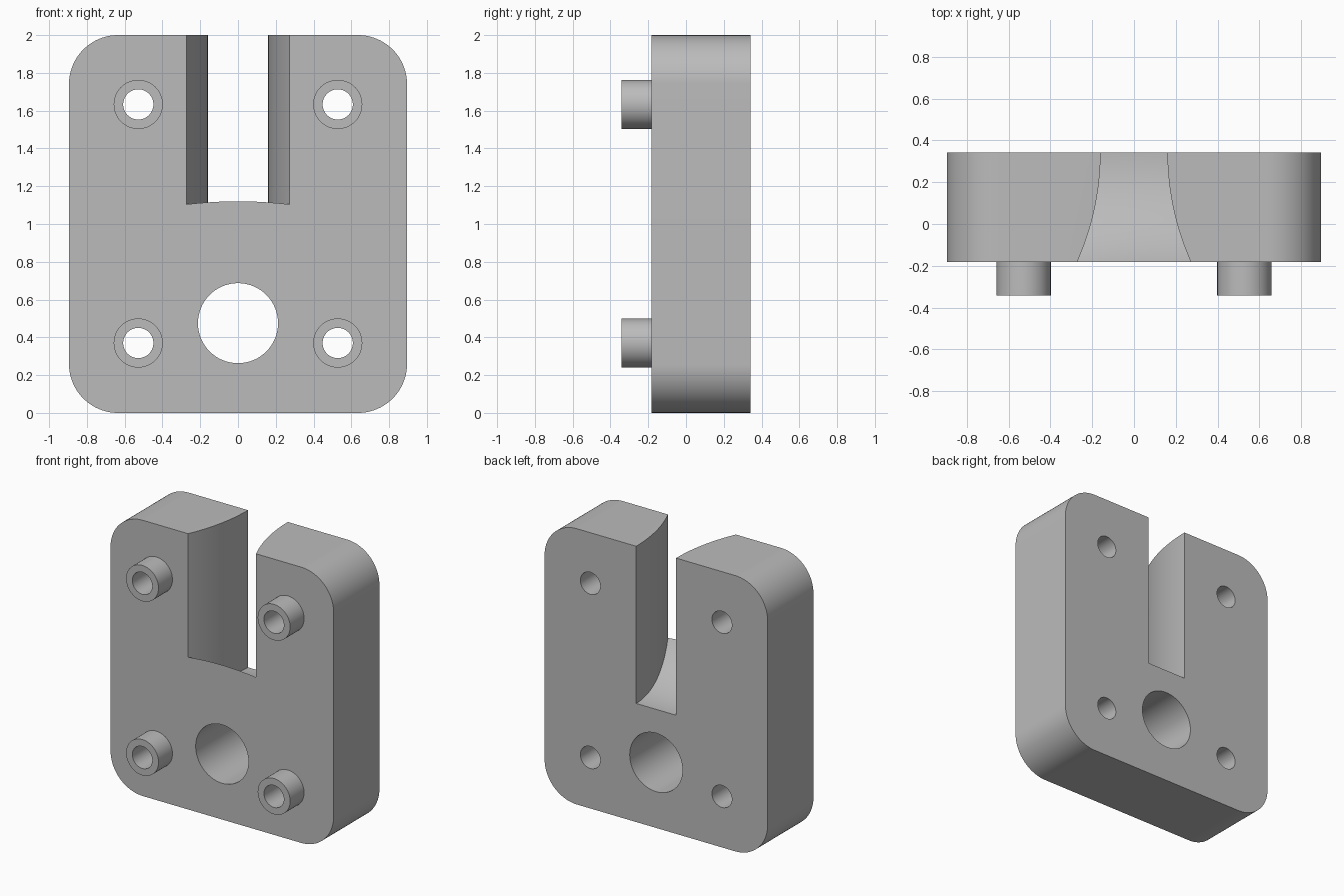
import bpy, bmesh
from math import sqrt, radians, pi
from mathutils import Matrix, Vector

if "Cube" in bpy.data.objects:
    bpy.data.objects.remove(bpy.data.objects["Cube"], do_unlink=True)

BACK, FACE, TIP = 0.3425, -0.1825, -0.3425   # depth of back, front plate face, boss tips
HALF_W, HEIGHT, CORNER = 0.895, 2.0, 0.26
BORE, BOSS_R, SEG = 0.08, 0.13, 64

grey = bpy.data.materials.new("plain_grey")
grey.use_nodes = True
grey.diffuse_color = (0.5, 0.5, 0.5, 1)
grey.node_tree.nodes["Principled BSDF"].inputs["Base Color"].default_value = (0.5, 0.5, 0.5, 1)


def make_object(name, bm):
    bmesh.ops.recalc_face_normals(bm, faces=bm.faces)
    mesh = bpy.data.meshes.new(name)
    bm.to_mesh(mesh)
    bm.free()
    mesh.materials.append(grey)
    obj = bpy.data.objects.new(name, mesh)
    bpy.context.collection.objects.link(obj)
    return obj


def activate(obj):
    bpy.ops.object.select_all(action='DESELECT')
    obj.select_set(True)
    bpy.context.view_layer.objects.active = obj


def smooth(obj):
    activate(obj)
    bpy.ops.object.shade_smooth_by_angle(angle=radians(30))


def cut(target, cutter):
    cutter.hide_render = True
    mod = target.modifiers.new("cut", 'BOOLEAN')
    mod.operation, mod.solver, mod.object = 'DIFFERENCE', 'EXACT', cutter
    activate(target)
    bpy.ops.object.modifier_apply(modifier=mod.name)
    bpy.data.objects.remove(cutter, do_unlink=True)


def hole_cutter(x, z, radius):
    bm = bmesh.new()
    place = Matrix.Translation((x, 0, z)) @ Matrix.Rotation(pi / 2, 4, 'X')
    bmesh.ops.create_cone(bm, cap_ends=True, segments=SEG, radius1=radius,
                          radius2=radius, depth=2, matrix=place)
    return make_object("hole_cutter", bm)


def arc_rise(t, radius):
    t = max(t, 0)
    return radius - sqrt(radius * radius - t * t)


def slot_cutter():
    # Cross-sections along the depth: walls flare and the floor rises to the front
    bm = bmesh.new()
    rings, steps, across = [], 40, 12
    for i in range(steps + 1):
        t = -0.05 + (BACK - FACE + 0.08) * i / steps
        half = 0.16 + arc_rise(t, 1.28)
        xs = [half * (2 * k / across - 1) for k in range(across + 1)]
        pts = [(x, 0.86 + arc_rise(t - x * x / 6, 0.66)) for x in xs]
        pts += [(half, HEIGHT + 0.1), (-half, HEIGHT + 0.1)]
        rings.append([bm.verts.new((x, BACK - t, z)) for x, z in pts])
    for a, b in zip(rings, rings[1:]):
        for k in range(len(a)):
            n = (k + 1) % len(a)
            bm.faces.new((a[k], a[n], b[n], b[k]))
    bm.faces.new(rings[0])
    bm.faces.new(rings[-1])
    return make_object("slot_cutter", bm)


# Plate with rounded corners
bm = bmesh.new()
size = Matrix.Diagonal((2 * HALF_W, BACK - FACE, HEIGHT, 1))
middle = Matrix.Translation((0, (BACK + FACE) / 2, HEIGHT / 2))
bmesh.ops.create_cube(bm, size=1, matrix=middle @ size)
corners = [e for e in bm.edges if abs(e.verts[0].co.y - e.verts[1].co.y) > 0.1]
bmesh.ops.bevel(bm, geom=corners, offset=CORNER, segments=20, profile=0.5, affect='EDGES')
plate = make_object("plate", bm)

# Slot, large hole and the four bores
cut(plate, slot_cutter())
cut(plate, hole_cutter(0, 0.475, 0.212))
spots = [(side, level, sx * 0.528, z)
         for side, sx in (("left", 1), ("right", -1))
         for level, z in (("upper", 1.633), ("lower", 0.37))]
for side, level, x, z in spots:
    cut(plate, hole_cutter(x, z, BORE))
smooth(plate)

# Hollow bosses on the front
for side, level, x, z in spots:
    bm = bmesh.new()
    profile = [(BOSS_R, FACE), (BOSS_R, TIP), (BORE, TIP), (BORE, FACE)]
    verts = [bm.verts.new((x + r, y, z)) for r, y in profile]
    edges = [bm.edges.new(pair) for pair in zip(verts, verts[1:])]
    bmesh.ops.spin(bm, geom=verts + edges, cent=Vector((x, 0, z)), axis=(0, 1, 0),
                   angle=2 * pi, steps=SEG, use_duplicate=False)
    bmesh.ops.remove_doubles(bm, verts=bm.verts, dist=0.0005)
    smooth(make_object(f"{level}_{side}_boss", bm))
